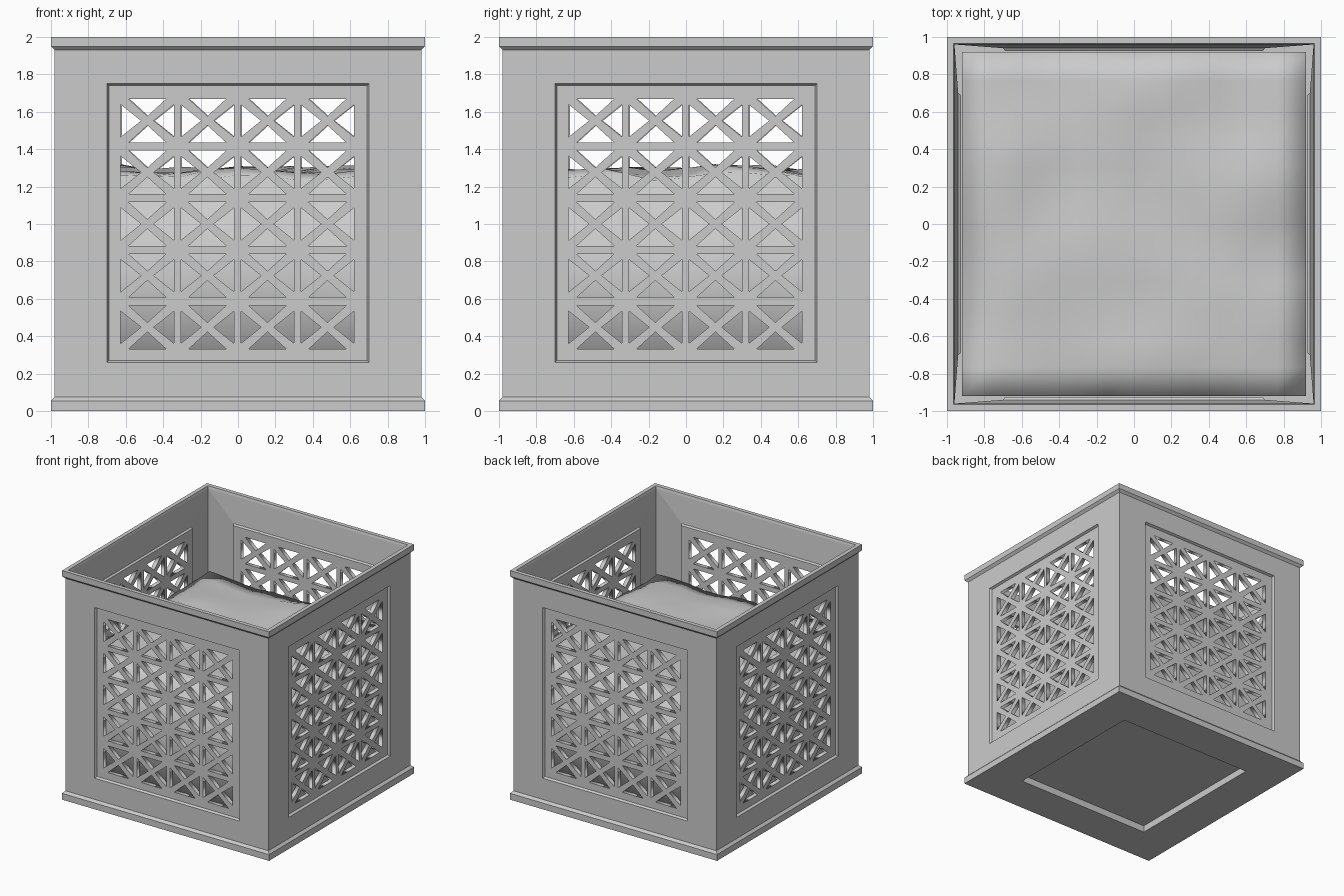
import bpy, bmesh, math
from mathutils import Matrix, Vector, noise

if "Cube" in bpy.data.objects:
    bpy.data.objects.remove(bpy.data.objects["Cube"])


def add_object(name, mesh):
    obj = bpy.data.objects.new(name, mesh)
    bpy.context.collection.objects.link(obj)
    return obj


def from_bmesh(name, bm, fix=True):
    if fix:
        bmesh.ops.recalc_face_normals(bm, faces=bm.faces)
    mesh = bpy.data.meshes.new(name)
    bm.to_mesh(mesh)
    bm.free()
    return add_object(name, mesh)


def bridge(bm, rings):
    loops = [[bm.verts.new(p) for p in r] for r in rings]
    for a, b in zip(loops, loops[1:]):
        for i in range(4):
            j = (i + 1) % 4
            bm.faces.new((a[i], a[j], b[j], b[i]))
    return loops


def square(h, z):
    return [(-h, -h, z), (h, -h, z), (h, h, z), (-h, h, z)]


def panel_ring(h, z0, z1, d):
    return [(-h, -d, z0), (h, -d, z0), (h, -d, z1), (-h, -d, z1)]


# Top rim
bm = bmesh.new()
bridge(bm, [square(*p) for p in [(.98, 1.93), (1, 1.95), (1, 2), (.965, 2), (.96, 1.98)]])
from_bmesh("top_rim", bm)

# Base with a shallow recess underneath
bm = bmesh.new()
loops = bridge(bm, [square(*p) for p in
                    [(.96, .075), (.98, .075), (1, .055), (1, 0), (.66, 0), (.66, .06)]])
bm.faces.new(loops[-1])
bm.faces.new(loops[0])
from_bmesh("base", bm)

# Wall frame: flat outside, slanted inside, open where the lattice sits
bm = bmesh.new()
bridge(bm, [panel_ring(.98, .075, 1.93, .98), panel_ring(.70, .26, 1.75, .98),
            panel_ring(.69, .27, 1.74, .96)])
bridge(bm, [panel_ring(.69, .27, 1.74, .925), panel_ring(.70, .26, 1.75, .94),
            panel_ring(.96, .075, 1.98, .96)])
for f in bm.faces:
    f.normal_update()
# outer faces look to -y, inner faces to +y
for f in bm.faces:
    outside = f.calc_center_median().y < -.961
    if (f.normal.y < 0) != outside:
        f.normal_flip()
wall = from_bmesh("wall_front", bm, fix=False)

# Lattice plate: filled outline with four triangular holes per cell
curve = bpy.data.curves.new("lattice_outline", 'CURVE')
curve.dimensions = '2D'
curve.fill_mode = 'BOTH'
curve.extrude = .0175


def outline(points):
    s = curve.splines.new('POLY')
    s.points.add(len(points) - 1)
    for p, (x, y) in zip(s.points, points):
        p.co = (x, y, 0, 1)
    s.use_cyclic_u = True


outline([(-.69, .27), (.69, .27), (.69, 1.74), (-.69, 1.74)])
w, h, gx, gz = .1425, .1165, .042, .030
for col in range(4):
    for row in range(5):
        cx, cz = (col - 1.5) * .321 - .003, .448 + row * .276
        for s in (-1, 1):
            outline([(cx + s * w, cz - h + gz), (cx + s * w, cz + h - gz),
                     (cx + s * .034, cz)])
            outline([(cx - w + gx, cz + s * h), (cx + w - gx, cz + s * h),
                     (cx, cz + s * .025)])
helper = add_object("lattice_outline", curve)
deps = bpy.context.evaluated_depsgraph_get()
mesh = bpy.data.meshes.new_from_object(helper.evaluated_get(deps))
bpy.data.objects.remove(helper)
mesh.transform(Matrix.Translation((0, -.9425, 0)) @ Matrix.Rotation(math.pi / 2, 4, 'X'))
lattice = add_object("lattice_front", mesh)

# Repeat wall and lattice around the box
for i, side in enumerate(("right", "back", "left"), 1):
    for src, part in ((wall, "wall_"), (lattice, "lattice_")):
        add_object(part + side, src.data).rotation_euler.z = i * math.pi / 2

# Soil block with an uneven top
N, R = 12, .92
bm = bmesh.new()
bmesh.ops.create_grid(bm, x_segments=N, y_segments=N, size=R)
for v in bm.verts:
    edge = max(abs(v.co.x), abs(v.co.y)) > R - .01
    v.co.z = 1.285 + .05 * noise.noise(Vector((v.co.x * 2.6 + 4, v.co.y * 2.6, .3))) \
        + .02 * noise.noise(Vector((v.co.x * 7, v.co.y * 7, 5))) - (.02 if edge else 0)
rim = [e for e in bm.edges if e.is_boundary]
ext = bmesh.ops.extrude_edge_only(bm, edges=rim)["geom"]
for v in ext:
    if isinstance(v, bmesh.types.BMVert):
        v.co.z = .08
bmesh.ops.holes_fill(bm, edges=[e for e in bm.edges if e.is_boundary], sides=0)
for f in bm.faces:
    f.smooth = True
from_bmesh("soil", bm)
